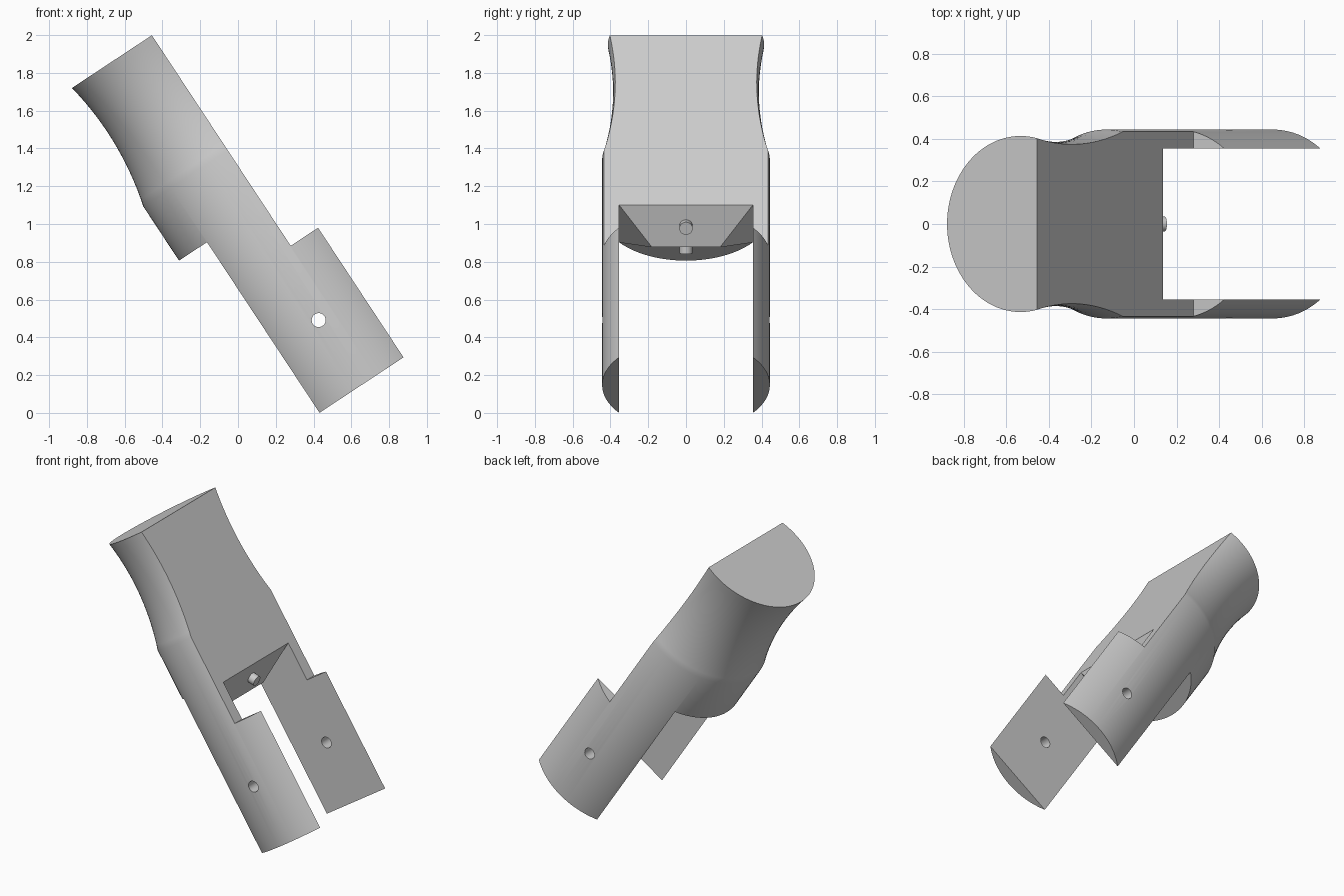
import bpy, bmesh, math
from mathutils import Matrix, Vector

cube = bpy.data.objects.get("Cube")
if cube:
    bpy.data.objects.remove(cube)

# Build frame: x across the handle, z along its axis, leaned over about y
LEAN = Matrix.Rotation(math.radians(-33.4), 4, 'Y')
AXIS = 0.627            # handle axis
RADIUS = 0.444
FLAT = 0.72             # flat side of the grip
FORK = 0.355            # half width of the fork slot
BOTTOM, STEP, SLOT, WAIST, TOP = -0.237, 0.585, 0.845, 1.19, 1.92

gray = bpy.data.materials.new("light gray")
gray.use_nodes = True
gray.diffuse_color = (0.6, 0.6, 0.6, 1)
gray.node_tree.nodes["Principled BSDF"].inputs["Base Color"].default_value = gray.diffuse_color


def make(name, bm):
    bmesh.ops.recalc_face_normals(bm, faces=bm.faces)
    mesh = bpy.data.meshes.new(name)
    bm.to_mesh(mesh)
    bm.free()
    mesh.materials.append(gray)
    obj = bpy.data.objects.new(name, mesh)
    obj.matrix_world = LEAN
    bpy.context.collection.objects.link(obj)
    return obj


def box(name, low, high):
    bm = bmesh.new()
    low, high = Vector(low), Vector(high)
    size = Matrix.Diagonal((high - low).to_4d())
    size[3][3] = 1
    bmesh.ops.create_cube(bm, size=1, matrix=Matrix.Translation((low + high) / 2) @ size)
    return make(name, bm)


def rod(name, centre, direction, radius, length):
    bm = bmesh.new()
    turn = Vector(direction).to_track_quat('Z', 'Y').to_matrix().to_4x4()
    bmesh.ops.create_cone(bm, cap_ends=True, segments=32, radius1=radius, radius2=radius,
                          depth=length, matrix=Matrix.Translation(centre) @ turn)
    return make(name, bm)


def smooth(obj):
    bpy.ops.object.select_all(action='DESELECT')
    bpy.context.view_layer.objects.active = obj
    obj.select_set(True)
    bpy.ops.object.shade_smooth_by_angle(angle=math.radians(30))


def cut(obj, cutter):
    mod = obj.modifiers.new("cut", 'BOOLEAN')
    mod.operation = 'DIFFERENCE'
    mod.solver = 'EXACT'
    mod.object = cutter
    bpy.ops.object.select_all(action='DESELECT')
    bpy.context.view_layer.objects.active = obj
    obj.select_set(True)
    bpy.ops.object.modifier_apply(modifier=mod.name)
    bpy.data.objects.remove(cutter)


# Turned handle: straight cylinder, then a concave grip
profile = [(RADIUS, BOTTOM), (RADIUS, WAIST)]
STEPS, SIDES = 20, 96
for i in range(1, STEPS + 1):
    w = WAIST + (TOP - WAIST) * i / STEPS
    profile.append((0.386 + 0.31 * (w - 1.62) ** 2, w))
bm = bmesh.new()
rings = []
for r, w in profile:
    angles = [2 * math.pi * k / SIDES for k in range(SIDES)]
    rings.append([bm.verts.new((AXIS + r * math.cos(a), r * math.sin(a), w)) for a in angles])
for a, b in zip(rings, rings[1:]):
    for k in range(SIDES):
        j = (k + 1) % SIDES
        bm.faces.new((a[k], a[j], b[j], b[k]))
bm.faces.new(rings[0])
bm.faces.new(rings[-1])
handle = make("forked_handle", bm)

# Flat side, fork slot and cross hole
cut(handle, box("flat_cutter", (FLAT, -1, STEP), (2, 1, 3)))
cut(handle, box("slot_cutter", (-1, -FORK, -1), (2, FORK, SLOT)))
cut(handle, rod("hole_cutter", (AXIS, 0, 0.175), (0, 1, 0), 0.037, 2))
smooth(handle)

# Hipped ridge at the root of the fork
inner = 0.358
mid, tip, half = (inner + FLAT) / 2, SLOT - 0.15, 0.18
bm = bmesh.new()
a, b, c, d = [bm.verts.new((u, y, SLOT)) for u, y in
              ((inner, -FORK), (FLAT, -FORK), (FLAT, FORK), (inner, FORK))]
e, f = [bm.verts.new((mid, y, tip)) for y in (-half, half)]
for face in ((a, b, e), (b, c, f, e), (c, d, f), (d, a, e, f), (a, b, c, d)):
    bm.faces.new(face)
make("fork_ridge", bm)

# Short pins standing square on the two long ridge slopes
for name, edge in (("upper_pin", FLAT), ("lower_pin", inner)):
    side = math.copysign(1, edge - mid)
    normal = Vector((side * (SLOT - tip), 0, -abs(edge - mid))).normalized()
    foot = Vector(((edge + mid) / 2, 0, (SLOT + tip) / 2))
    smooth(rod(name, foot + normal * 0.01, normal, 0.035, 0.07))
